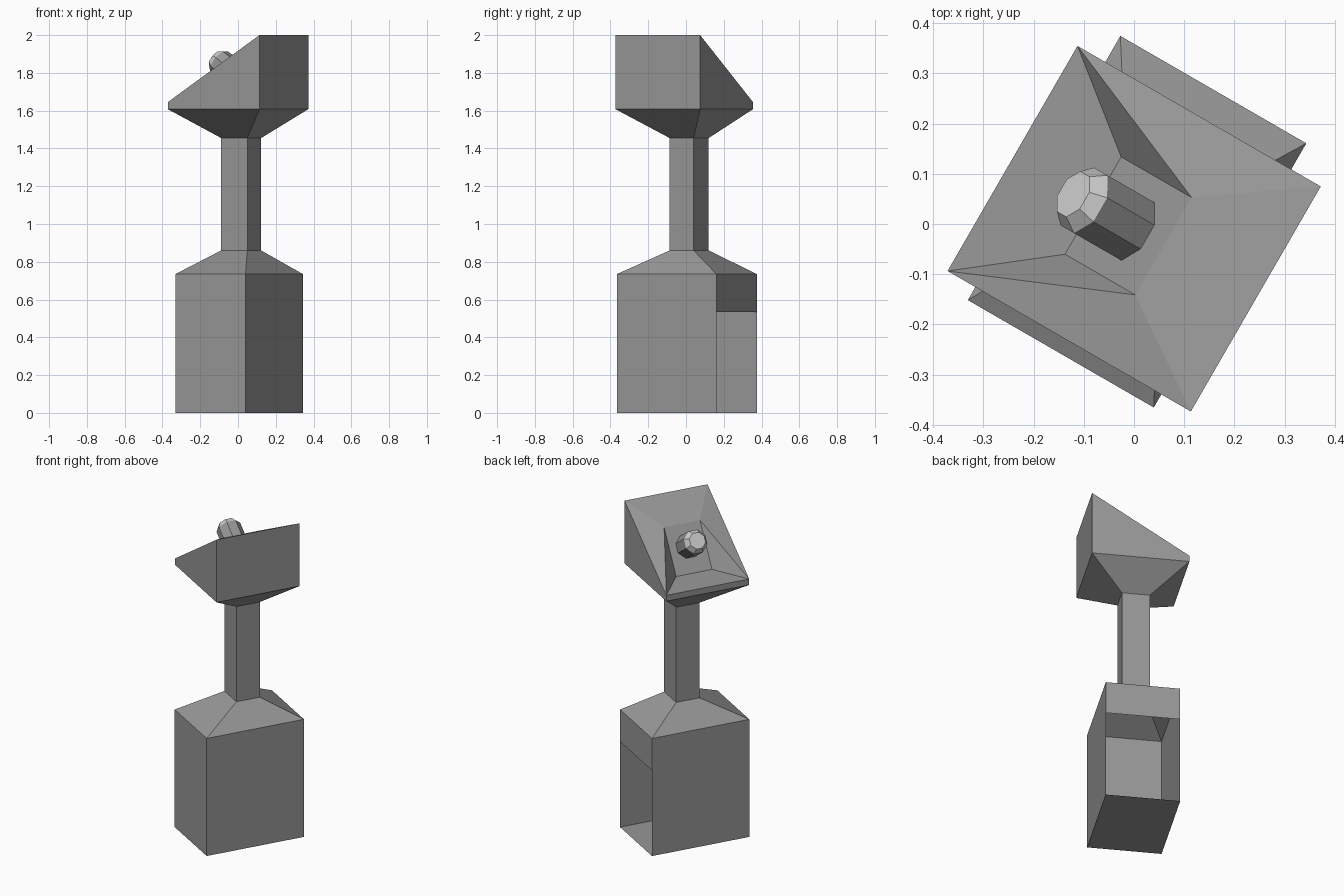
import bpy
import bmesh
from math import radians, cos, sin, pi
from mathutils import Matrix, Vector

if "Cube" in bpy.data.objects:
    bpy.data.objects.remove(bpy.data.objects["Cube"])

TURN = Matrix.Rotation(radians(-30), 4, 'Z')   # whole model is turned about z


def grey(name, value):
    mat = bpy.data.materials.new(name)
    mat.diffuse_color = (value, value, value, 1)
    mat.use_nodes = True
    mat.node_tree.nodes["Principled BSDF"].inputs["Base Color"].default_value = mat.diffuse_color
    return mat


BODY = grey("body_grey", 0.31)
LIGHT = grey("light_grey", 0.8)


def rect(u0, u1, v0, v1, z0, z1=None):
    """Rectangle ring, counter-clockwise; z1 is the height on the u1 side."""
    z1 = z0 if z1 is None else z1
    return [Vector((u0, v0, z0)), Vector((u1, v0, z1)),
            Vector((u1, v1, z1)), Vector((u0, v1, z0))]


def loft(name, rings, cap_start=False, cap_end=False, skip=(), split=(), mat=BODY):
    """Join rings with flat faces. skip: (ring, side) left open; split: {(ring, side): diagonal}."""
    split = dict(split)
    bm = bmesh.new()
    vs = [[bm.verts.new(TURN @ p) for p in r] for r in rings]
    n = len(rings[0])
    for i in range(len(vs) - 1):
        for j in range(n):
            if (i, j) in skip:
                continue
            k = (j + 1) % n
            a, b, c, d = vs[i][j], vs[i][k], vs[i + 1][k], vs[i + 1][j]
            if split.get((i, j)) == 'ac':
                bm.faces.new((a, b, c))
                bm.faces.new((a, c, d))
            elif split.get((i, j)) == 'bd':
                bm.faces.new((a, b, d))
                bm.faces.new((b, c, d))
            else:
                bm.faces.new((a, b, c, d))
    if cap_start:
        bm.faces.new(vs[0][::-1])
    if cap_end:
        bm.faces.new(vs[-1])
    me = bpy.data.meshes.new(name)
    bm.to_mesh(me)
    bm.free()
    me.materials.append(mat)
    ob = bpy.data.objects.new(name, me)
    bpy.context.collection.objects.link(ob)
    return ob


BASE = (-0.211, 0.217, -0.297, 0.311)
NECK = (-0.074, 0.086, -0.050, 0.096)
HEAD = (-0.275, 0.285, -0.267, 0.251)
PANEL = (-0.089, 0.073, -0.121, 0.103)

# Hollow base with an open back below the upper band, and its sloping roof
loft("base_cabinet",
     [rect(*BASE, 0.0), rect(*BASE, 0.535), rect(*BASE, 0.735), rect(*NECK, 0.86)],
     cap_start=True, skip={(0, 2)})

# Neck
loft("neck", [rect(*NECK, 0.86), rect(*NECK, 1.455)])

# Head: flared underside, slanted rim, sunken steep panel
loft("head",
     [rect(*NECK, 1.455), rect(*HEAD, 1.608), rect(*HEAD, 1.645, 2.0),
      rect(*PANEL, 1.655, 1.895)],
     cap_end=True, split={(2, 0): 'ac', (2, 2): 'bd'})

# Eight-sided knob standing square on the panel
axis = Vector((-0.828, 0, 0.562))
side = Vector((0, 1, 0))
up = axis.cross(side)
foot = Vector((-0.008, -0.009, 1.790))


def octagon(dist, radius):
    """Octagon ring across the knob axis, wound to face outward."""
    return [foot + axis * dist + radius * (side * cos(a) - up * sin(a))
            for a in (pi / 8 - i * pi / 4 for i in range(8))]


shoulder = octagon(0.123, 0.072)
loft("knob_stem", [octagon(-0.02, 0.072), shoulder], cap_start=True)
loft("knob_cap", [shoulder, octagon(0.153, 0.05)], cap_end=True, mat=LIGHT)
